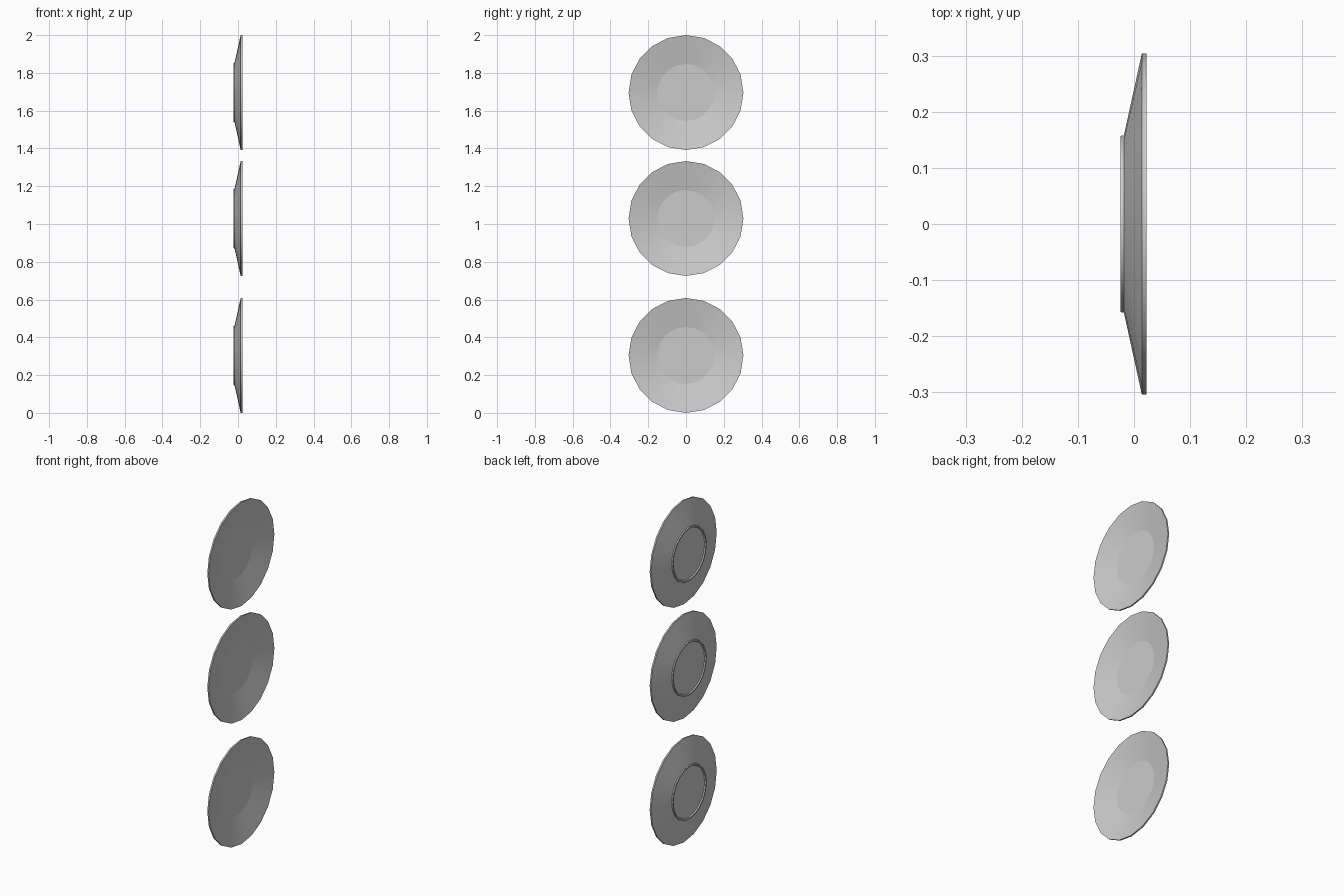
import bpy, bmesh, math

if "Cube" in bpy.data.objects:
    bpy.data.objects.remove(bpy.data.objects["Cube"])

SIDES = 20
R = 0.304
# Plate cross-section (x along the axis, radius), back centre to front centre
PROFILE = [
    (-0.018, 0.0), (-0.018, 0.146), (-0.0245, 0.149), (-0.0245, 0.157),  # recess and foot ring
    (-0.018, 0.158), (0.014, R), (0.0225, R),                            # sloped back and rim edge
    (-0.011, 0.151), (-0.011, 0.0),                                      # sloped front and flat well
]


def make_plate(name, z):
    bm = bmesh.new()
    rings = []
    for x, r in PROFILE:
        if r == 0:
            rings.append([bm.verts.new((x, 0, 0))] * SIDES)
        else:
            rings.append([bm.verts.new((x, r * math.sin(a), r * math.cos(a)))
                          for a in (2 * math.pi * i / SIDES for i in range(SIDES))])
    # Flat centres stay as single discs, other bands are quads
    for a, b in zip(rings[1:-2], rings[2:-1]):
        for i in range(SIDES):
            j = (i + 1) % SIDES
            bm.faces.new((a[i], a[j], b[j], b[i]))
    bm.faces.new(rings[1])
    bm.faces.new(rings[-2])
    for end in (rings[0][0], rings[-1][0]):
        bm.verts.remove(end)
    bmesh.ops.recalc_face_normals(bm, faces=bm.faces)
    mesh = bpy.data.meshes.new(name)
    bm.to_mesh(mesh)
    bm.free()
    plate = bpy.data.objects.new(name, mesh)
    plate.location.z = z
    bpy.context.collection.objects.link(plate)
    bpy.context.view_layer.objects.active = plate
    plate.select_set(True)


# Three wall plates in a vertical row
for name, z in (("lower_plate", R), ("middle_plate", 1.029), ("upper_plate", 2 - R)):
    make_plate(name, z)
bpy.ops.object.shade_smooth_by_angle(angle=math.radians(30))

# Keep the shallow well edge crisp
for plate in bpy.context.selected_objects:
    for e in plate.data.edges:
        if all(abs(plate.data.vertices[v].co.x + 0.011) < 1e-4 for v in e.vertices):
            e.use_edge_sharp = True
